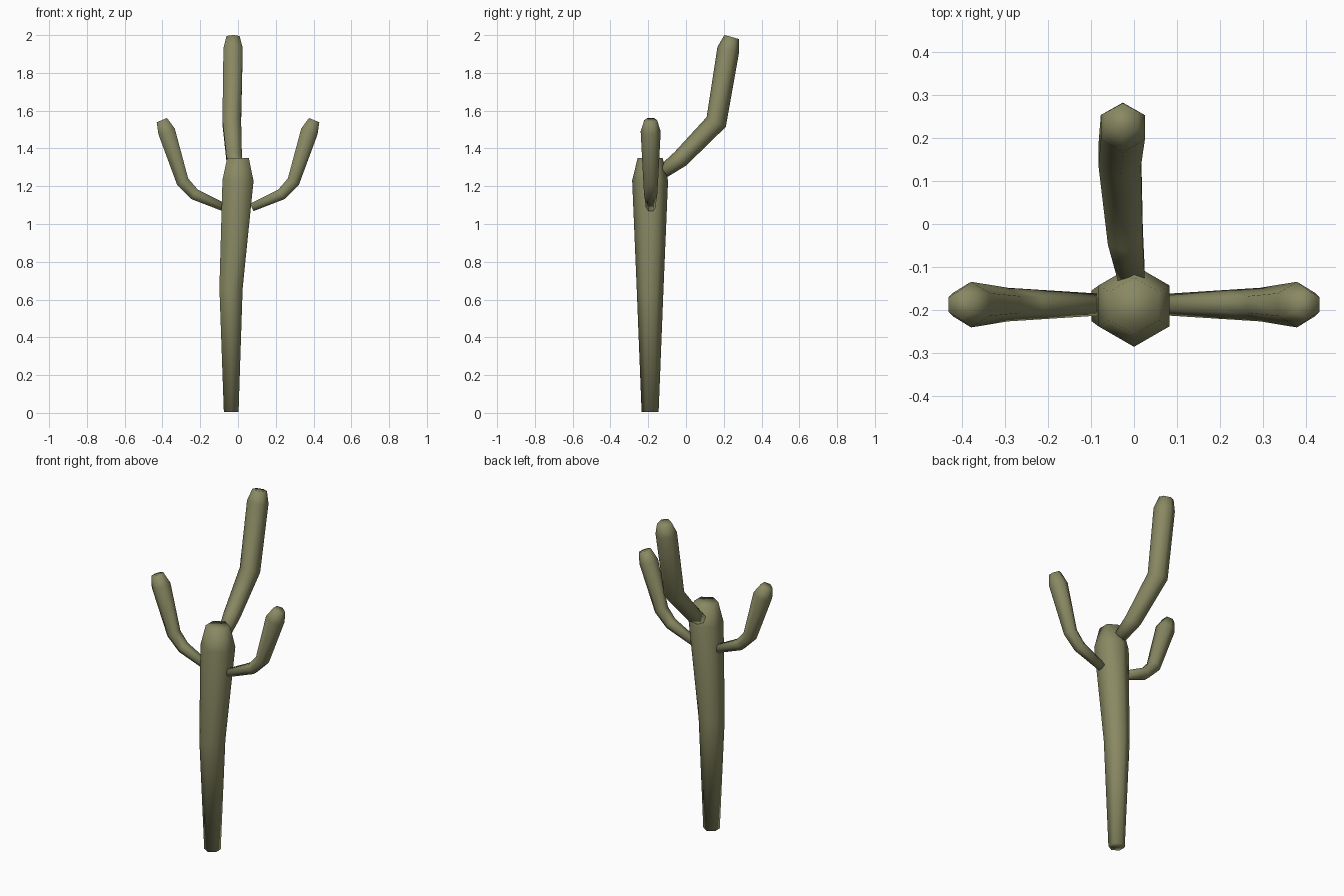
import bpy, bmesh, math
from mathutils import Vector

if "Cube" in bpy.data.objects:
    bpy.data.objects.remove(bpy.data.objects["Cube"])

green = bpy.data.materials.new("olive_green")
green.diffuse_color = (0.25, 0.25, 0.125, 1)
green.use_nodes = True
green.node_tree.nodes["Principled BSDF"].inputs["Base Color"].default_value = green.diffuse_color


def hex_tube(name, rings, flat_axis=None, corner_axis=None):
    """Six-sided tube through rings of (x, y, z, radius), capped at both ends."""
    bm = bmesh.new()
    pts = [Vector(r[:3]) for r in rings]
    loops = []
    for i, p in enumerate(pts):
        before = (p - pts[i - 1]).normalized() if i else Vector()
        after = (pts[i + 1] - p).normalized() if i < len(pts) - 1 else Vector()
        t = (before + after).normalized()
        if corner_axis:
            u = Vector(corner_axis)
            u = (u - t * u.dot(t)).normalized()
            v = t.cross(u)
        else:
            v = Vector(flat_axis)
            v = (v - t * v.dot(t)).normalized()
            u = v.cross(t)
        loops.append([bm.verts.new(p + rings[i][3] * (u * math.cos(k * math.pi / 3)
                                                      + v * math.sin(k * math.pi / 3)))
                      for k in range(6)])
    for a, b in zip(loops, loops[1:]):
        for k in range(6):
            n = (k + 1) % 6
            bm.faces.new((a[k], a[n], b[n], b[k]))
    bm.faces.new(loops[0][::-1])
    bm.faces.new(loops[-1])
    bmesh.ops.recalc_face_normals(bm, faces=bm.faces)
    for f in bm.faces:
        f.smooth = True
    mesh = bpy.data.meshes.new(name)
    bm.to_mesh(mesh)
    bm.free()
    mesh.materials.append(green)
    obj = bpy.data.objects.new(name, mesh)
    bpy.context.collection.objects.link(obj)
    return obj


# Trunk, thin at the foot and swelling toward the crown
hex_tube("trunk", [(-0.036, -0.19, 0.004, 0.045), (-0.037, -0.19, 0.66, 0.071),
                   (0.0, -0.19, 1.23, 0.095), (0.0, -0.19, 1.35, 0.066)],
         corner_axis=(0, 1, 0))

# Two mirrored side arms
for name, s in (("left_arm", -1), ("right_arm", 1)):
    hex_tube(name, [(s * 0.073, -0.187, 1.088, 0.025), (s * 0.23, -0.187, 1.157, 0.035),
                    (s * 0.293, -0.187, 1.224, 0.039), (s * 0.378, -0.187, 1.49, 0.053),
                    (s * 0.403, -0.187, 1.55, 0.034)], corner_axis=(0, 1, 0))

# Tall arm rising from the back
hex_tube("back_arm", [(-0.006, -0.12, 1.278, 0.036), (-0.02, -0.03, 1.345, 0.047),
                      (-0.033, 0.16, 1.54, 0.057), (-0.026, 0.224, 1.925, 0.059),
                      (-0.026, 0.242, 1.99, 0.04)], flat_axis=(1, 0, 0))
